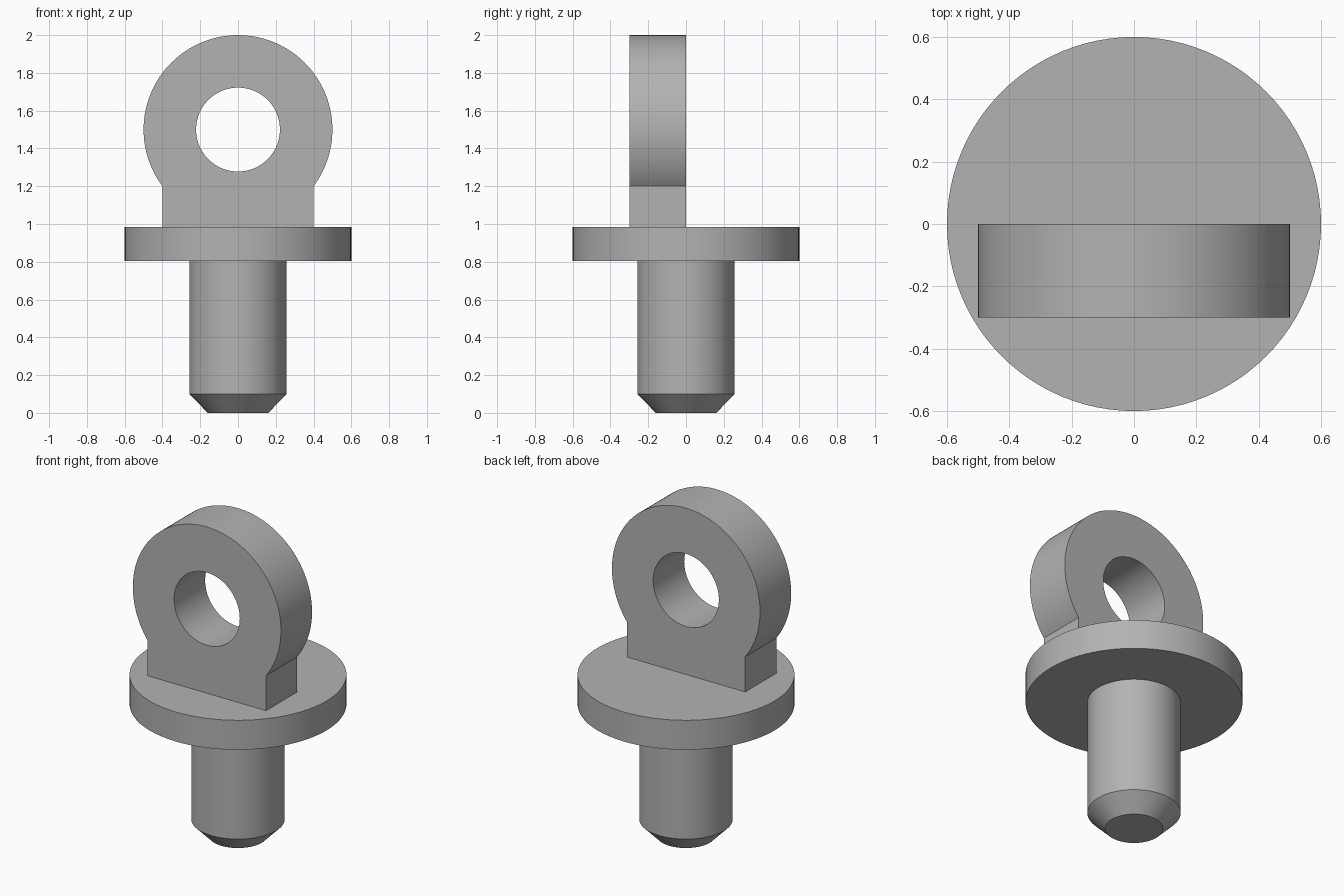
import bpy
import bmesh
from math import asin, cos, pi, sin, tau
from mathutils import Vector

default = bpy.data.objects.get("Cube")
if default:
    bpy.data.objects.remove(default, do_unlink=True)

SEGMENTS = 96
EYE_Z, EYE_R, HOLE_R = 1.5, 0.5, 0.222
NECK_HALF, FLANGE_TOP = 0.4, 0.985
LUG_BACK, LUG_DEPTH = 0.0, 0.3

# Plain grey metal
grey = bpy.data.materials.new("grey metal")
grey.use_nodes = True
colour = (0.45, 0.45, 0.45, 1)
grey.diffuse_color = colour
grey.node_tree.nodes["Principled BSDF"].inputs["Base Color"].default_value = colour


def add_object(name, bm):
    bmesh.ops.recalc_face_normals(bm, faces=bm.faces)
    mesh = bpy.data.meshes.new(name)
    bm.to_mesh(mesh)
    bm.free()
    mesh.materials.append(grey)
    obj = bpy.data.objects.new(name, mesh)
    bpy.context.collection.objects.link(obj)
    bpy.ops.object.select_all(action="DESELECT")
    obj.select_set(True)
    bpy.context.view_layer.objects.active = obj
    bpy.ops.object.shade_smooth_by_angle(angle=pi / 6)
    return obj


def lathe(name, profile):
    """Turn a list of (radius, height) into a capped solid of revolution."""
    bm = bmesh.new()
    rings = [[bm.verts.new((r * cos(tau * i / SEGMENTS), r * sin(tau * i / SEGMENTS), z))
              for i in range(SEGMENTS)] for r, z in profile]
    for low, high in zip(rings, rings[1:]):
        for i in range(SEGMENTS):
            j = (i + 1) % SEGMENTS
            bm.faces.new((low[i], low[j], high[j], high[i]))
    bm.faces.new(rings[0])
    bm.faces.new(rings[-1])
    return add_object(name, bm)


def pierced_plate(name, loops, back, depth):
    """Fill nested (x, z) outlines and extrude them towards the front."""
    bm = bmesh.new()
    edges = []
    for loop in loops:
        verts = [bm.verts.new((x, back, z)) for x, z in loop]
        edges += [bm.edges.new((v, verts[i - 1])) for i, v in enumerate(verts)]
    bmesh.ops.triangle_fill(bm, edges=edges, use_beauty=True, normal=Vector((0, 1, 0)))
    result = bmesh.ops.extrude_face_region(bm, geom=bm.faces[:], use_keep_orig=True)
    moved = [g for g in result["geom"] if isinstance(g, bmesh.types.BMVert)]
    bmesh.ops.translate(bm, verts=moved, vec=(0, -depth, 0))
    return add_object(name, bm)


def arc(radius, start, end, count):
    return [(radius * cos(start + (end - start) * i / count),
             EYE_Z + radius * sin(start + (end - start) * i / count))
            for i in range(count + 1)]


# Chamfered pin with a wide round flange
lathe("pin_and_flange", [(0.16, 0), (0.258, 0.1), (0.258, 0.805),
                         (0.6, 0.805), (0.6, FLANGE_TOP)])

# Round eye on a straight neck, set forward of the pin axis
drop = asin((EYE_Z - 1.2) / EYE_R)
outline = arc(EYE_R, -drop, pi + drop, SEGMENTS)
outline += [(-NECK_HALF, FLANGE_TOP), (NECK_HALF, FLANGE_TOP)]
hole = arc(HOLE_R, 0, tau, SEGMENTS)[:-1]
pierced_plate("eye_lug", [outline, hole], LUG_BACK, LUG_DEPTH)
